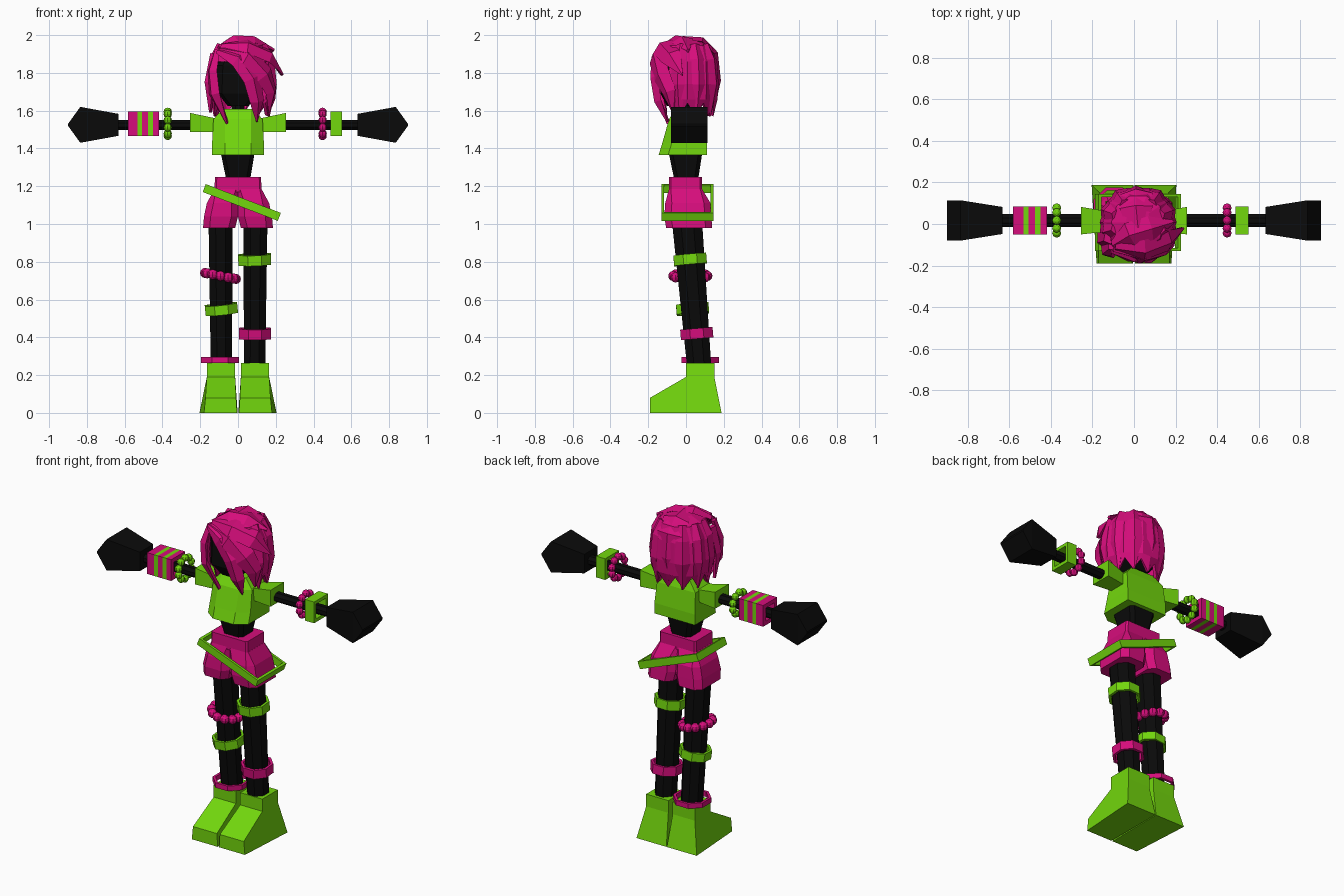
import bpy, bmesh, math
from mathutils import Vector, Matrix, Euler

cube = bpy.data.objects.get("Cube")
if cube:
    bpy.data.objects.remove(cube)


def material(name, rgb):
    m = bpy.data.materials.new(name)
    m.use_nodes = True
    m.diffuse_color = (*rgb, 1)
    m.node_tree.nodes["Principled BSDF"].inputs["Base Color"].default_value = (*rgb, 1)
    return m


PINK = material("hot pink", (0.67, 0.004, 0.2))
GREEN = material("lime green", (0.17, 0.68, 0.004))
BLACK = material("black", (0.003, 0.003, 0.003))


def finish(name, bm, mat):
    bmesh.ops.recalc_face_normals(bm, faces=bm.faces)
    mesh = bpy.data.meshes.new(name)
    bm.to_mesh(mesh)
    bm.free()
    ob = bpy.data.objects.new(name, mesh)
    mesh.materials.append(mat)
    bpy.context.collection.objects.link(ob)
    return ob


def loft(name, rings, mat, loop=False):
    """Skin equal-length rings; loop joins last to first, otherwise the ends are capped."""
    bm = bmesh.new()
    rows = [[bm.verts.new(p) for p in r] for r in rings]
    n = len(rows[0])
    pairs = list(zip(rows, rows[1:])) + ([(rows[-1], rows[0])] if loop else [])
    for a, b in pairs:
        for i in range(n):
            j = (i + 1) % n
            bm.faces.new((a[i], a[j], b[j], b[i]))
    if not loop:
        bm.faces.new(rows[0])
        bm.faces.new(rows[-1])
    return finish(name, bm, mat)


def rect(z, x0, x1, y0, y1, c=0.02):
    """Chamfered rectangle at height z."""
    return [(x0 + c, y0, z), (x1 - c, y0, z), (x1, y0 + c, z), (x1, y1 - c, z),
            (x1 - c, y1, z), (x0 + c, y1, z), (x0, y1 - c, z), (x0, y0 + c, z)]


def ngon(n, rx, ry, z=0, cx=0, cy=0):
    """Polygon whose flats reach rx and ry."""
    k = 1 / math.cos(math.pi / n)
    return [Vector((cx + rx * k * math.cos(t), cy + ry * k * math.sin(t), z))
            for t in (math.pi * (2 * i + 1) / n for i in range(n))]


def band(name, centre, rx, ry, h, mat, n=8, wall=0.015, rot=(0, 0, 0), cuts=(0, 1)):
    """Hollow ring with the given height, cut crosswise at fractions of it."""
    m = Matrix.Translation(centre) @ Euler([math.radians(a) for a in rot]).to_matrix().to_4x4()
    rings = [ngon(n, rx, ry, (f - .5) * h) for f in cuts]
    rings += [ngon(n, rx - wall, ry - wall, (f - .5) * h) for f in reversed(cuts)]
    return loft(name, [[m @ p for p in r] for r in rings], mat, True)


def beads(name, centre, rx, ry, r, mat, rot, count=10):
    m = Matrix.Translation(centre) @ Euler([math.radians(a) for a in rot]).to_matrix().to_4x4()
    bm = bmesh.new()
    for i in range(count):
        t = math.tau * i / count
        p = m @ Vector((rx * math.cos(t), ry * math.sin(t), 0))
        bmesh.ops.create_uvsphere(bm, u_segments=8, v_segments=6, radius=r,
                                  matrix=Matrix.Translation(p))
    return finish(name, bm, mat)


def lock(name, path, width, thick=0.025):
    """Tapered strand of hair, ridged along its outside."""
    pts = [Vector(p) for p in path]
    core = Vector((0.02, 0.01, 1.76))
    rings = []
    for i, p in enumerate(pts):
        along = (pts[min(i + 1, len(pts) - 1)] - pts[max(i - 1, 0)]).normalized()
        out = p - core
        out = (out - along * out.dot(along)).normalized()
        side = along.cross(out)
        w = width[i]
        rings.append([p + side * w, p + out * thick * min(1, w / .03),
                      p - side * w, p - out * thick * .6])
    return loft(name, rings, PINK)


def xring(x, y0, y1, z0, z1):
    return [(x, y0, z0), (x, y1, z0), (x, y1, z1), (x, y0, z1)]


# Torso, waist, neck and head
def torso_ring(z, hx, front, back, step):
    return [(-.07, front, z), (.07, front, z), (hx, front + step, z),
            (hx, back, z), (-hx, back, z), (-hx, front + step, z)]


loft("top", [torso_ring(1.365, .137, -.145, .11, .05), torso_ring(1.43, .137, -.125, .11, .05),
             torso_ring(1.555, .13, -.09, .095, .04), torso_ring(1.61, .078, -.055, .075, .02)], GREEN)
loft("waist", [rect(1.24, -.063, .065, -.063, .065), rect(1.37, -.09, .087, -.09, .085)], BLACK)
loft("neck", [ngon(8, .035, .035, 1.57, 0, .01), ngon(8, .035, .035, 1.68, 0, .01)], BLACK)
loft("head", [rect(1.625, -.055, .055, -.1, .06), rect(1.69, -.105, .105, -.135, .1),
              rect(1.84, -.12, .13, -.135, .12, .04), rect(1.93, -.08, .1, -.08, .08, .04)], BLACK)

# Arms, sleeves and hands
for s, side in ((1, "left"), (-1, "right")):
    loft(side + "_sleeve", [xring(s * .12, -.035, .06, 1.487, 1.56),
                            xring(s * .255, -.05, .082, 1.487, 1.588)], GREEN)
    arm = [[(s * x, p.x + .017, p.y + 1.524) for p in ngon(8, .031, .027)] for x in (.2, .65)]
    loft(side + "_arm", arm, BLACK)
    loft(side + "_hand", [xring(s * .632, -.048, .082, 1.467, 1.583),
                          xring(s * .835, -.08, .114, 1.43, 1.62),
                          xring(s * .9, -.08, .114, 1.52, 1.53)], BLACK)

# Arm jewellery
band("left_cuff", (.52, .017, 1.53), .065, .067, .062, GREEN, n=4, wall=.02, rot=(0, 90, 0))
cuff = band("striped_cuff", (-.5, .017, 1.53), .065, .067, .164, PINK, n=4, wall=.025,
            rot=(0, 90, 0), cuts=(0, .31, .48, .65, .81, 1)[:1] + (.3, .45, .65, .8, 1))
cuff.data.materials.append(GREEN)
for f in cuff.data.polygons:
    t = (f.center.x + .582) / .164
    f.material_index = int(.2 < t < .35 or .35 < t < .4 or .7 < t < .75) if len(f.vertices) == 0 else \
        int(.3 < t < .45 or .65 < t < .8)
beads("left_arm_beads", (.448, .017, 1.53), .064, .064, .022, PINK, (0, 90, 0))
beads("right_arm_beads", (-.372, .017, 1.53), .064, .064, .022, GREEN, (0, 90, 0))

# Shorts and belt
loft("shorts_waistband", [rect(1.17, -.125, .125, -.09, .085, .01),
                          rect(1.25, -.122, .122, -.09, .085, .01)], PINK)
for s, side in ((1, "left"), (-1, "right")):
    rings = [rect(.98, .015, .185, -.105, .138, .035), rect(1.04, 0, .18, -.115, .135, .035),
             rect(1.11, 0, .165, -.11, .13, .035), rect(1.185, 0, .125, -.09, .085, .01)]
    loft(side + "_shorts_leg", [[(s * x, y, z) for x, y, z in r] for r in rings], PINK)
band("belt", (.02, .007, 1.114), .213, .138, .045, GREEN, n=4, wall=.015, rot=(0, 21, 0))

# Legs and shoes
for s, side in ((1, "left"), (-1, "right")):
    loft(side + "_leg", [ngon(8, .056, .064, .24, s * .088, .07),
                         ngon(8, .064, .08, 1.02, s * .092, .005)], BLACK)
    sole = [(-.19, 0, .005, .18), (-.19, .08, .01, .172), (0, .19, .015, .165), (0, .265, .015, .165),
            (.15, .265, .015, .165), (.15, .19, .015, .165), (.188, 0, .002, .204)]
    # Each profile point gives its inner and outer side
    loft(side + "_shoe", [[(s * p[k], p[0], p[1]) for p in sole] for k in (2, 3)], GREEN)

# Leg bands
band("left_knee_band", (.088, .022, .812), .087, .087, .055, GREEN, rot=(5, -2, 0))
band("left_shin_band", (.09, .057, .42), .086, .086, .055, PINK, rot=(5, 0, 0))
band("right_shin_band", (-.088, .035, .55), .086, .086, .052, GREEN, rot=(5, -6, 0))
band("right_ankle_band", (-.095, .075, .28), .1, .1, .03, PINK)
beads("right_knee_beads", (-.093, .023, .725), .083, .09, .027, PINK, (0, 11, 0), 12)

# Hair cap: open at the face, jagged along the bottom
bm = bmesh.new()
N = 20
rows = []
for z, rx, ry in ((1.975, .06, .07), (1.945, .125, .13), (1.86, .165, .16),
                  (1.74, .18, .168), (1.66, .172, .162), (1.6, .15, .14)):
    row = []
    for i in range(N):
        t = math.tau * i / N
        tip = (.02 if i % 2 else -.015) if z < 1.65 else 0
        bulge = 1.03 if i % 2 else .98
        row.append(bm.verts.new((.02 + rx * bulge * math.sin(t),
                                 .008 - ry * bulge * math.cos(t), z + 2 * tip)))
    rows.append(row)
bm.faces.new(rows[0])
for k, (a, b) in enumerate(zip(rows, rows[1:])):
    for i in range(N):
        if k < 2 or 3 <= i < N - 3:
            j = (i + 1) % N
            bm.faces.new((a[i], a[j], b[j], b[i]))
bmesh.ops.delete(bm, geom=[v for v in bm.verts if not v.link_faces], context="VERTS")
cap = finish("hair_cap", bm, PINK)
shell = cap.modifiers.new("thickness", "SOLIDIFY")
shell.thickness = .02
shell.offset = -1

# Swept fringe, face locks and top tuft
lock("fringe_low", [(-.11, -.13, 1.915), (.0, -.16, 1.875), (.075, -.165, 1.77), (.1, -.145, 1.65),
                    (.1, -.1, 1.54)], (.015, .05, .05, .04, .004))
lock("fringe_mid", [(-.1, -.12, 1.92), (.05, -.155, 1.89), (.14, -.13, 1.79), (.175, -.09, 1.7),
                    (.165, -.07, 1.59)], (.02, .06, .06, .045, .004))
lock("fringe_high", [(-.09, -.11, 1.94), (.05, -.125, 1.94), (.165, -.08, 1.89), (.24, -.02, 1.79)],
     (.02, .06, .06, .004))
lock("face_lock", [(-.11, -.11, 1.92), (-.135, -.13, 1.81), (-.125, -.135, 1.69), (-.06, -.1, 1.53)],
     (.02, .035, .04, .004))
lock("cheek_lock", [(-.125, -.07, 1.9), (-.155, -.08, 1.75), (-.15, -.07, 1.59)], (.03, .045, .004))
lock("top_tuft", [(-.1, -.1, 1.93), (-.02, -.05, 1.975), (.08, -.02, 1.97), (.19, .01, 1.92)],
     (.02, .06, .06, .01))
lock("crown_tuft", [(.02, -.02, 1.97), (.01, .08, 1.965), (.01, .145, 1.9), (.01, .16, 1.76),
                    (.01, .145, 1.6)], (.05, .08, .08, .06, .005))
# Back and side locks
for i, deg in enumerate((75, 110, 145, 215, 250, 285)):
    t = math.radians(deg)
    path = [(.02 + r * math.sin(t), .005 - r * math.cos(t), z)
            for r, z in ((.12, 1.95), (.158, 1.87), (.172, 1.74), (.15, 1.57))]
    lock(f"back_lock_{i + 1}", path, (.025, .04, .045, .005), .02)
